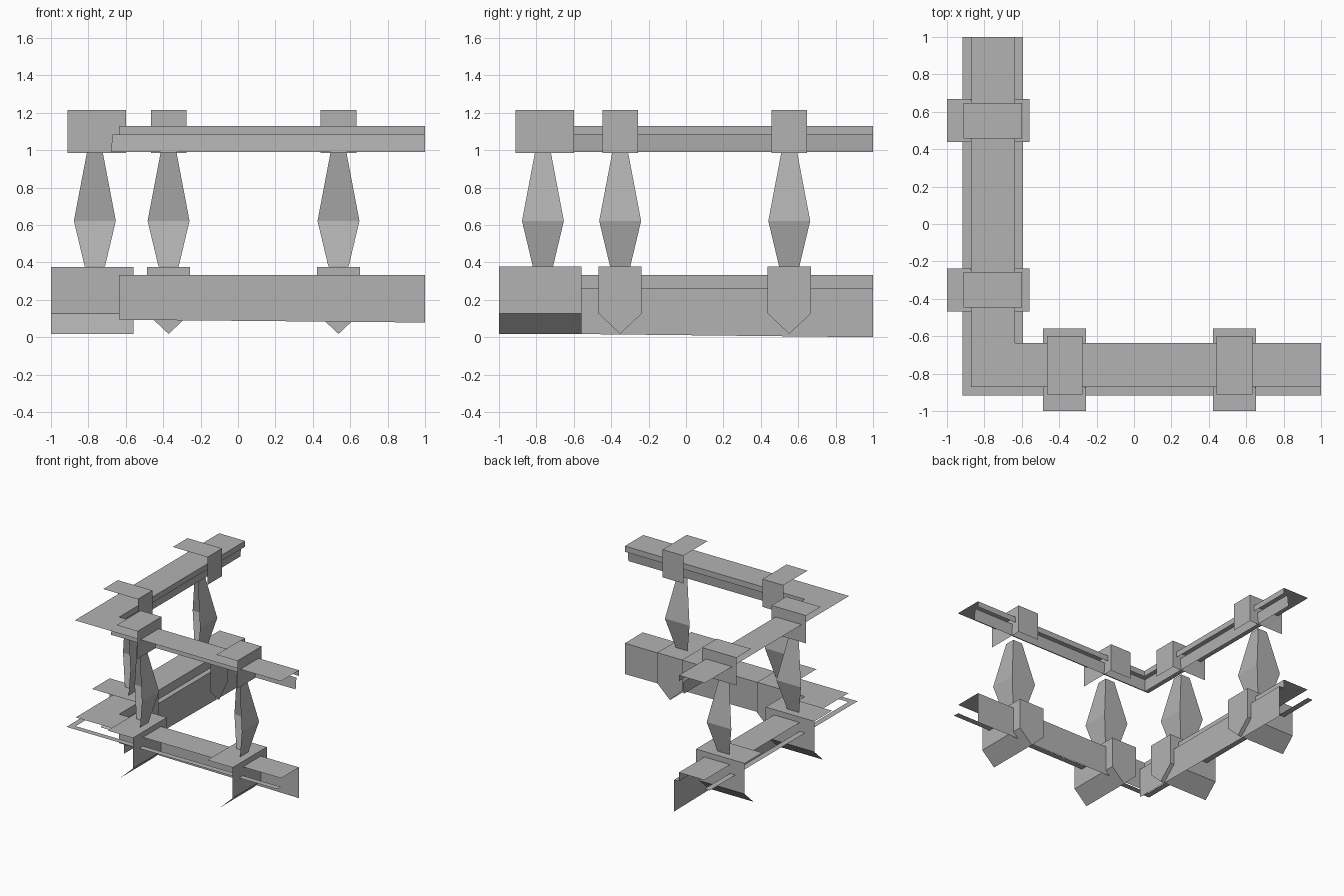
import bpy, bmesh
from mathutils import Vector

if "Cube" in bpy.data.objects:
    bpy.data.objects.remove(bpy.data.objects["Cube"])

# The railing is an L of open sheets: only faces turned to +x, +y or up exist.
CENTRE = -0.765

stone = bpy.data.materials.new("dark_grey_stone")
stone.diffuse_color = (0.45, 0.45, 0.45, 1)
stone.use_nodes = True
stone.node_tree.nodes["Principled BSDF"].inputs["Base Color"].default_value = stone.diffuse_color


def make(name, arm, faces):
    """Faces are lists of (along, across, z); arm picks the running axis."""
    bm = bmesh.new()
    for pts in faces:
        vs = [bm.verts.new((a, c, z) if arm == "x" else (c, a, z)) for a, c, z in pts]
        bm.faces.new(vs)
    bmesh.ops.remove_doubles(bm, verts=bm.verts, dist=0.0005)
    for f in bm.faces:
        f.normal_update()
        if f.normal.dot(Vector((1, 1, 0.5))) < 0:
            f.normal_flip()
    me = bpy.data.meshes.new(name)
    bm.to_mesh(me)
    bm.free()
    me.materials.append(stone)
    ob = bpy.data.objects.new(name, me)
    bpy.context.collection.objects.link(ob)
    return ob


def strip(c0, z0, c1, z1, z_end=None):
    """Band of a rail section, mitred at the corner and running to 1."""
    z_end = z1 if z_end is None else z_end
    s0, s1 = min(c0, -0.635), min(c1, -0.635)
    return [(s0, c0, z0), (1, c0, z0), (1, c1, z_end), (s1, c1, z1)]


def block(mid, half, c0, c1, z0, z1, tip=None):
    """Open block: top, one side, inner face, with an optional pointed foot."""
    a0, a1 = mid - half, mid + half
    inner = [(a0, c1, z1), (a1, c1, z1), (a1, c1, z0)]
    if tip is not None:
        inner.append((mid, c1, tip))
    inner.append((a0, c1, z0))
    faces = [
        [(a0, c0, z1), (a1, c0, z1), (a1, c1, z1), (a0, c1, z1)],
        [(a1, c0, z1), (a1, c1, z1), (a1, c1, z0), (a1, c0, z0)],
        inner,
    ]
    if tip is not None:
        faces.append([(a1, c0, z0), (a1, c1, z0), (mid, c1, tip), (mid, c0, tip)])
    return faces


def baluster(mid):
    """Two adjacent tapered sides of a square spindle."""
    rings = [(0.378, 0.054), (0.622, 0.112), (0.99, 0.042)]
    faces = []
    for (z0, r0), (z1, r1) in zip(rings, rings[1:]):
        for ends in (((-1, 1), (1, 1)), ((1, 1), (1, -1))):
            (ua, uc), (va, vc) = ends
            faces.append([
                (mid + ua * r0, CENTRE + uc * r0, z0), (mid + va * r0, CENTRE + vc * r0, z0),
                (mid + va * r1, CENTRE + vc * r1, z1), (mid + ua * r1, CENTRE + uc * r1, z1)])
    return faces


posts = {"x": (-0.371, 0.537), "y": (-0.352, 0.552)}

for arm, mids in posts.items():
    # handrail: flat top, lip and recessed lower wall
    make("handrail_" + arm, arm, [
        strip(-0.872, 1.13, -0.635, 1.13),
        strip(-0.635, 1.13, -0.635, 1.083),
        strip(-0.67, 1.083, -0.68, 0.99),
    ])
    # base beam: top and outer ledge
    base = [strip(-0.868, 0.332, -0.635, 0.332), strip(-0.917, 0.26, -0.868, 0.26)]
    if arm == "x":
        base.append(strip(-0.635, 0.332, -0.635, 0.094, 0.079))
    else:
        base += [
            strip(-0.635, 0.332, -0.635, 0.26),
            strip(-0.635, 0.26, -0.592, 0.26),
            strip(-0.592, 0.26, -0.592, 0.018, 0.0),
        ]
    make("base_beam_" + arm, arm, base)
    # posts: foot block, spindle and cap block
    for i, mid in enumerate(mids, 1):
        tag = f"_{arm}_{i}"
        make("foot_block" + tag, arm, block(mid, 0.115, -1.0, -0.558, 0.126, 0.377, 0.018))
        make("baluster" + tag, arm, baluster(mid))
        make("cap_block" + tag, arm, block(mid, 0.095, -0.912, -0.598, 0.986, 1.214))
